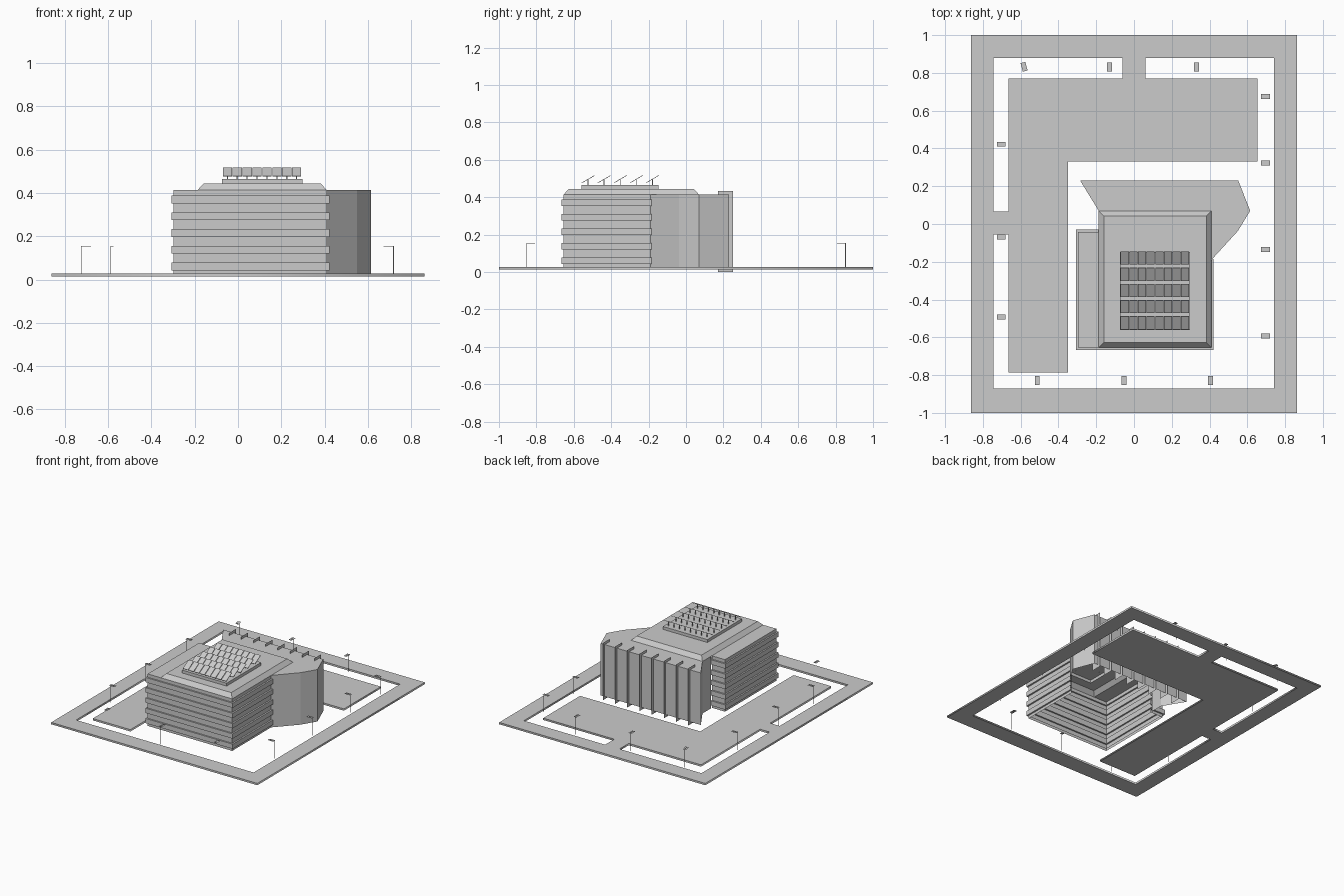
import bpy, bmesh, math
from mathutils import Matrix, Vector

if "Cube" in bpy.data.objects:
    bpy.data.objects.remove(bpy.data.objects["Cube"])


def mesh_object(name, verts, faces):
    me = bpy.data.meshes.new(name)
    me.from_pydata(verts, [], faces)
    ob = bpy.data.objects.new(name, me)
    bpy.context.collection.objects.link(ob)
    return ob


def loft(name, rings, closed=False, cap=False):
    """Skin a stack of rings, each given as (points, z)."""
    n = len(rings[0][0])
    verts = [(x, y, z) for pts, z in rings for x, y in pts]
    faces = []
    for r in range(len(rings) - 1):
        a, b = r * n, (r + 1) * n
        for i in range(n if closed else n - 1):
            j = (i + 1) % n
            faces.append((a + i, a + j, b + j, b + i))
    if cap:
        faces.append(tuple(range(len(verts) - n, len(verts))))
    return mesh_object(name, verts, faces)


def rect(x0, x1, y0, y1):
    return [(x0, y0), (x1, y0), (x1, y1), (x0, y1)]


# Site slab: outer sidewalk, L-shaped parking and two driveways
outlines = [
    rect(-0.862, 0.862, -1, 1),
    [(-0.06, 0.88), (-0.745, 0.88), (-0.745, 0.065), (-0.665, 0.065),
     (-0.665, 0.77), (-0.06, 0.77)],
    [(0.06, 0.88), (0.06, 0.77), (0.655, 0.77), (0.655, 0.33), (-0.35, 0.33),
     (-0.35, -0.785), (-0.665, -0.785), (-0.665, -0.055), (-0.745, -0.055),
     (-0.745, -0.87), (0.74, -0.87), (0.74, 0.88)],
]
curve = bpy.data.curves.new("site_slab", 'CURVE')
curve.dimensions = '2D'
curve.fill_mode = 'BOTH'
curve.extrude = 0.007
for pts in outlines:
    s = curve.splines.new('POLY')
    s.points.add(len(pts) - 1)
    for p, (x, y) in zip(s.points, pts):
        p.co = (x, y, 0, 1)
    s.use_cyclic_u = True
slab = bpy.data.objects.new("site_slab", curve)
slab.location.z = 0.02
bpy.context.collection.objects.link(slab)
bpy.context.view_layer.objects.active = slab
slab.select_set(True)
bpy.ops.object.convert(target='MESH')

# Banded facade: stepped shell around front, left annex and right side
TOP = 0.413
wall = [(-0.187, -0.042), (-0.297, -0.042), (-0.297, -0.655), (0.41, -0.655), (0.41, -0.19)]
band = [(-0.187, -0.03), (-0.308, -0.03), (-0.308, -0.666), (0.422, -0.666), (0.422, -0.185)]
rings = [(wall, 0.02)]
for i in range(5):
    z0 = 0.042 + i * 0.0775
    z1 = z0 + 0.036
    rings += [(wall, z0), (band, z0), (band, z1), (wall, z1)]
rings.append((wall, TOP))
loft("banded_facade", rings)
mesh_object("annex_roof", [(x, y, TOP) for x, y in rect(-0.297, -0.187, -0.655, -0.042)],
            [(0, 1, 2, 3)])

# Rear wing with faceted right end
wing = [(0.41, -0.19), (0.55, -0.037), (0.615, 0.07), (0.552, 0.23),
        (-0.285, 0.23), (-0.187, 0.07), (-0.187, -0.03)]
loft("rear_wing_walls", [(wing, 0.02), (wing, TOP)])
top = wing[:6] + [(0.41, 0.07)]
mesh_object("rear_wing_roof", [(x, y, TOP) for x, y in top], [tuple(range(7))])

# Sloped main roof with raised panel deck
deck = rect(-0.075, 0.297, -0.56, -0.148)
loft("main_roof", [(rect(-0.187, 0.41, -0.655, 0.07), TOP),
                   (rect(-0.16, 0.383, -0.628, 0.043), 0.443),
                   (deck, 0.443), (deck, 0.465)], closed=True, cap=True)

# Vertical sheet fins on the back wall
verts, faces = [], []
for i in range(8):
    x = -0.195 + i * 0.102
    k = len(verts)
    verts += [(x, 0.17, 0), (x, 0.252, 0), (x, 0.252, 0.433), (x, 0.17, 0.433)]
    faces.append((k, k + 1, k + 2, k + 3))
mesh_object("back_fins", verts, faces)


# Solar panels: tilted thin plates on small posts, 5 rows of 8
def add_box(bm, size, mat):
    bmesh.ops.create_cube(bm, size=1, matrix=mat @ Matrix.Diagonal((*size, 1)))


bm = bmesh.new()
tilt = Matrix.Rotation(math.radians(30), 4, 'X')
for r in range(5):
    y = -0.523 + r * 0.0857
    for c in range(8):
        x = -0.049 + c * 0.0457
        add_box(bm, (0.0425, 0.079, 0.003), Matrix.Translation((x, y, 0.496)) @ tilt)
        add_box(bm, (0.005, 0.005, 0.031), Matrix.Translation((x, y, 0.480)))
panels = mesh_object("solar_panels", [], [])
bm.to_mesh(panels.data)
bm.free()

# Street lamps: flat pole and arm profile with a flat head; arm points along the given angle
lamps = [(-0.588, 0.855, -75), (-0.13, 0.855, -90), (0.33, 0.855, -90)]
lamps += [(0.72, y, 180) for y in (0.675, 0.322, -0.135, -0.594)]
lamps += [(-0.726, y, 0) for y in (0.422, -0.069, -0.493)]
lamps += [(x, -0.853, 90) for x in (-0.512, -0.053, 0.404)]
pole = [(0, 0.02), (0.004, 0.02), (0.004, 0.152), (0.047, 0.152), (0.047, 0.156), (0, 0.156)]
verts, faces = [], []
for x, y, a in lamps:
    m = Matrix.Translation((x, y, 0)) @ Matrix.Rotation(math.radians(a), 4, 'Z')
    k = len(verts)
    pts = [(u, 0, z) for u, z in pole] + [(u, v, 0.154) for u, v in rect(0, 0.047, -0.013, 0.013)]
    verts += [m @ Vector(p) for p in pts]
    faces += [(k, k + 1, k + 2, k + 5), (k + 5, k + 2, k + 3, k + 4), (k + 6, k + 7, k + 8, k + 9)]
mesh_object("street_lamps", verts, faces)
